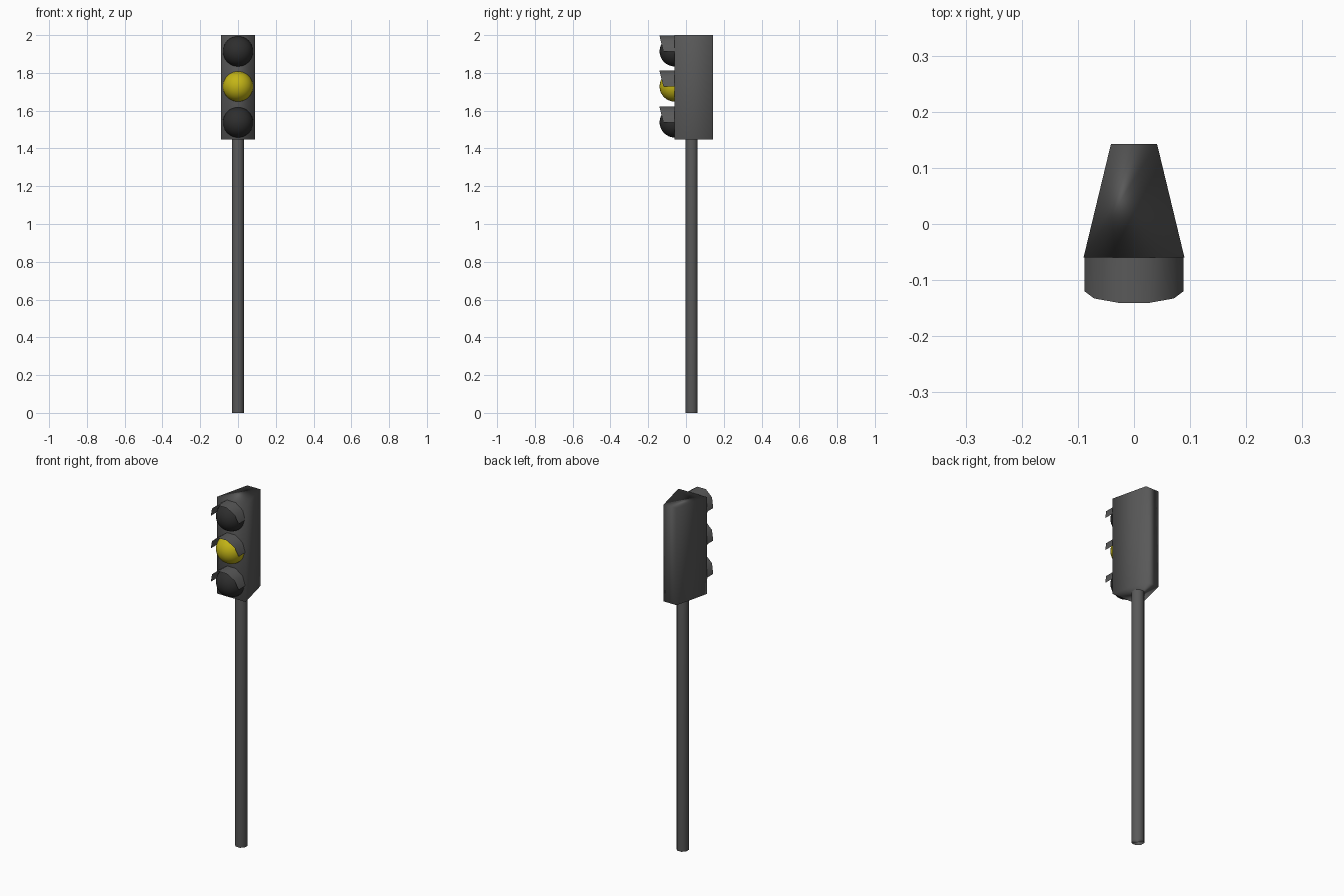
import bpy, bmesh, math

if "Cube" in bpy.data.objects:
    bpy.data.objects.remove(bpy.data.objects["Cube"])

def material(name, rgb):
    m = bpy.data.materials.new(name)
    m.diffuse_color = (*rgb, 1)
    m.use_nodes = True
    m.node_tree.nodes["Principled BSDF"].inputs["Base Color"].default_value = m.diffuse_color
    return m

metal = material("dark_metal", (0.1, 0.1, 0.1))
dark = material("unlit_glass", (0.027, 0.027, 0.027))
yellow = material("yellow_glass", (0.55, 0.46, 0.008))

def make_object(name, verts, faces):
    me = bpy.data.meshes.new(name)
    me.from_pydata(verts, [], faces)
    bm = bmesh.new()
    bm.from_mesh(me)
    bmesh.ops.recalc_face_normals(bm, faces=bm.faces)
    bm.to_mesh(me)
    bm.free()
    me.materials.append(metal)
    ob = bpy.data.objects.new(name, me)
    bpy.context.collection.objects.link(ob)
    for p in me.polygons:
        p.use_smooth = True
    return ob

def prism(name, outline, z0, z1):
    n = len(outline)
    verts = [(x, y, z) for z in (z0, z1) for x, y in outline]
    faces = [(i, (i + 1) % n, (i + 1) % n + n, i + n) for i in range(n)]
    faces += [tuple(range(n)), tuple(range(n, 2 * n))]
    ob = make_object(name, verts, faces)
    # large side faces dominate the smooth shading
    ob.modifiers.new("weighted", 'WEIGHTED_NORMAL').mode = 'FACE_AREA'
    return ob

# tapered housing and octagonal pole
FRONT = -0.06
prism("housing", [(-0.09, FRONT), (0.09, FRONT), (0.041, 0.143), (-0.041, 0.143)], 1.447, 2.0)
ring = [math.radians(22.5 + 45 * i) for i in range(8)]
prism("pole", [(0.034 * math.cos(a), 0.03 + 0.034 * math.sin(a)) for a in ring], 0, 1.46)

def lamp(label, z, mat):
    # domed lens
    bpy.ops.mesh.primitive_uv_sphere_add(segments=32, ring_count=16, radius=0.08, location=(0, FRONT, z))
    lens = bpy.context.object
    lens.name = label + "_lens"
    lens.data.materials.append(mat)
    bpy.ops.object.shade_smooth()
    # thin half-round visor, its rim leaning forward at the top
    r, verts = 0.088, []
    for i in range(6):
        a = math.radians(36 * i)
        x, h = r * math.cos(a), r * math.sin(a)
        verts += [(x, FRONT, z + h), (x, -0.12 - 0.245 * h, z + h)]
    faces = [(2 * i, 2 * i + 2, 2 * i + 3, 2 * i + 1) for i in range(5)]
    make_object(label + "_visor", verts, faces)

for label, z, mat in (("top", 1.914, dark), ("middle", 1.728, yellow), ("bottom", 1.538, dark)):
    lamp(label, z, mat)
